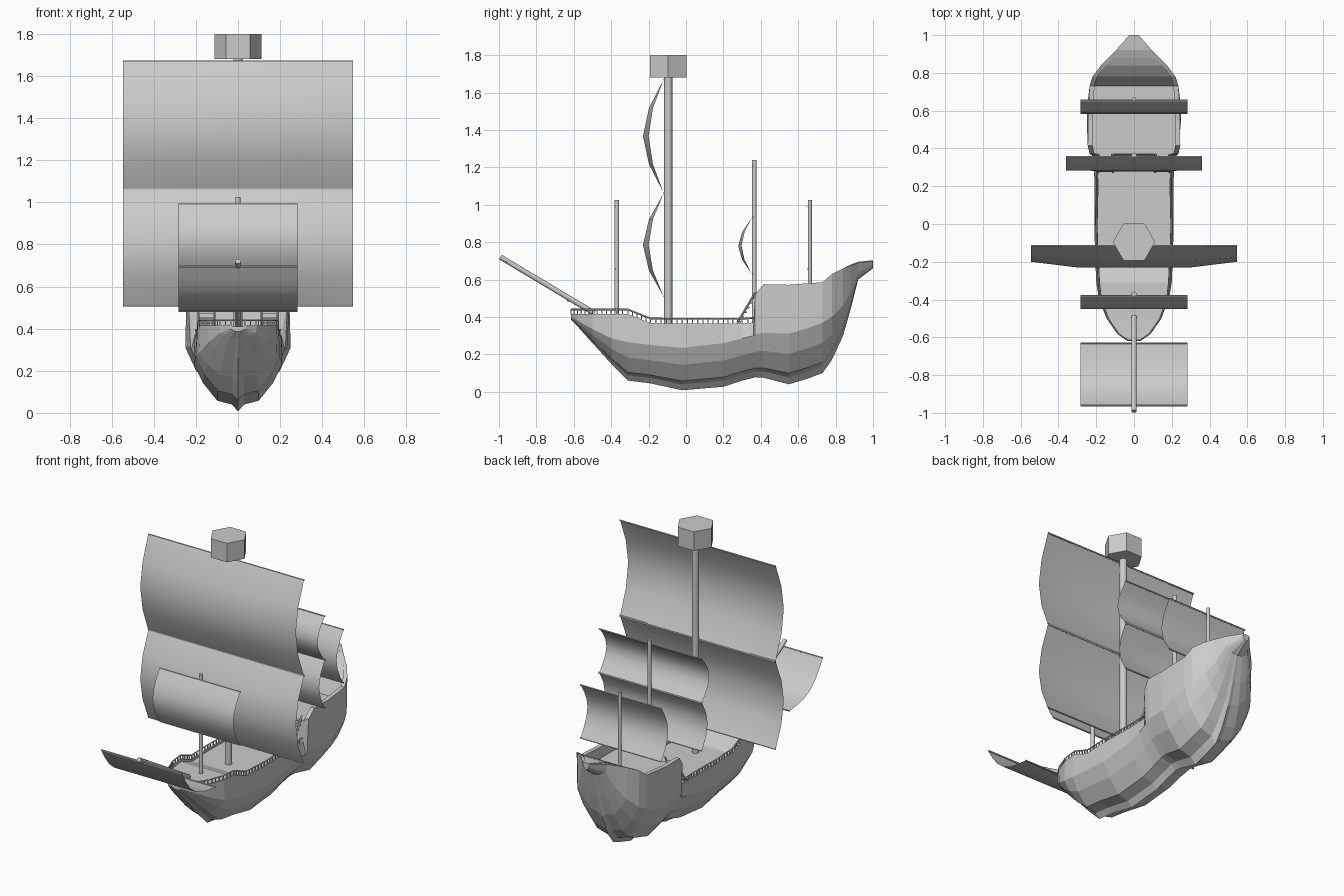
import bpy, math
from mathutils import Vector

if "Cube" in bpy.data.objects:
    bpy.data.objects.remove(bpy.data.objects["Cube"])


def make(name, verts, faces, smooth=False):
    me = bpy.data.meshes.new(name)
    me.from_pydata(verts, [], faces)
    me.polygons.foreach_set("use_smooth", [smooth] * len(me.polygons))
    me.update()
    ob = bpy.data.objects.new(name, me)
    bpy.context.collection.objects.link(ob)
    return ob


def rod(name, a, b, r, sides=8):
    a, b = Vector(a), Vector(b)
    d = b - a
    bpy.ops.mesh.primitive_cylinder_add(vertices=sides, radius=r, depth=d.length, location=(a + b) / 2)
    ob = bpy.context.object
    ob.rotation_euler = d.to_track_quat('Z', 'Y').to_euler()
    ob.name = name
    if sides > 6:
        bpy.ops.object.shade_smooth_by_angle(angle=math.radians(50))
    return ob


# Hull stations: y, chine half width, top half width, keel z, chine z, top z, deck z
stations = [
    (-.615, .035, .04, .385, .40, .415, .41),
    (-.58, .085, .09, .35, .38, .415, .405),
    (-.50, .14, .145, .26, .335, .415, .40),
    (-.40, .185, .182, .15, .285, .415, .40),
    (-.31, .20, .192, .06, .265, .415, .40),
    (-.19, .205, .198, .045, .25, .367, .355),
    (-.02, .21, .205, .008, .235, .365, .355),
    (.20, .208, .20, .027, .26, .365, .355),
    (.30, .213, .203, .06, .285, .365, .355),
    (.36, .222, .205, .075, .30, .37, .355),
    (.37, .225, .235, .078, .305, .52, .50),
    (.415, .235, .245, .075, .315, .575, .50),
    (.55, .25, .243, .04, .31, .572, .50),
    (.65, .245, .24, .07, .34, .58, .50),
    (.73, .235, .235, .10, .37, .585, .50),
    (.78, .215, .22, .17, .40, .63, .61),
    (.84, .17, .175, .30, .46, .66, .66),
    (.88, .125, .135, .44, .53, .675, .68),
    (.92, .08, .095, .60, .635, .69, .695),
    (1.0, .02, .025, .66, .68, .70, .703),
]
section = [(0, 0), (.14, .14), (.47, .22), (.80, .60), (1, 1)]

verts, faces = [], []
for y, w, wt, zk, zc, zt, zd in stations:
    half = [(w * a, zk + (zc - zk) * b) for a, b in section]
    wi = wt - min(.026 if y > .365 else .012, wt * .3)
    half += [(wt, zt), (wi, zt), (wi, zd), (0, zd)]
    ring = half + [(-x, z) for x, z in half[-2:0:-1]]
    verts += [(x, y, z) for x, z in ring]
n = len(ring)
for i in range(len(stations) - 1):
    for j in range(n):
        k = (j + 1) % n
        faces.append((i * n + j, i * n + k, (i + 1) * n + k, (i + 1) * n + j))
faces.append(tuple(range(n)))
faces.append(tuple(reversed(range(len(verts) - n, len(verts)))))
hull = make("hull", verts, faces)
hull.data.flip_normals()

# Railing around the bow and waist
edge = [Vector((s[2] - .006, s[0], s[5])) for s in stations if s[0] < .365]
path = [Vector((-p.x, p.y, p.z)) for p in reversed(edge)] + edge
UP = Vector((0, 0, .025))


def boxes(name, items):
    v, f = [], []
    for c, s in items:
        b = len(v)
        v += [(c[0] + s[0] * i, c[1] + s[1] * j, c[2] + s[2] * k)
              for i in (-1, 1) for j in (-1, 1) for k in (-1, 1)]
        f += [tuple(b + q for q in t) for t in ((0, 1, 3, 2), (4, 6, 7, 5), (0, 4, 5, 1),
                                              (2, 3, 7, 6), (0, 2, 6, 4), (1, 5, 7, 3))]
    return make(name, v, f)


posts = []
for a, b in zip(path, path[1:]):
    count = max(1, round((b - a).length / .027))
    for i in range(count):
        posts.append((a.lerp(b, i / count) + UP / 2, (.003, .003, .0135)))
boxes("railing_posts", posts)
cu = bpy.data.curves.new("handrail", 'CURVE')
cu.dimensions = '3D'
cu.bevel_depth = .0045
cu.bevel_resolution = 0
sp = cu.splines.new('POLY')
sp.points.add(len(path) - 1)
for p, q in zip(sp.points, path):
    p.co = (*(q + UP), 1)
bpy.context.collection.objects.link(bpy.data.objects.new("handrail", cu))

# Stairs up to the aft deck
for side in (-1, 1):
    boxes("stair_treads", [((side * .15, .285 + .015 * i, .375 + .025 * i), (.038, .01, .004))
                           for i in range(6)])
    for x in (.112, .188):
        rod("stair_stringer", (side * x, .275, .37), (side * x, .37, .53), .006, 4)

# Masts, bowsprit and lookout
for name, y, r, top, base in (("fore_mast", -.37, .013, 1.025, .38), ("main_mast", -.095, .022, 1.69, .34),
                              ("aft_mast", .365, .013, 1.24, .34), ("stern_mast", .662, .011, 1.025, .48)):
    rod(name, (0, y, base), (0, y, top), r, 10)
rod("bowsprit", (0, -.992, .72), (0, -.49, .42), .014, 10)
bpy.ops.mesh.primitive_cylinder_add(vertices=6, radius=.112, depth=.12, location=(0, -.095, 1.74),
                                    rotation=(0, 0, math.radians(30)))
bpy.context.object.name = "lookout"


# Sails: sheets hung between two (y, z) points, bellied perpendicular to the chord
def sail(name, w, top, bottom, belly, edge_belly, rows=6):
    dy, dz = bottom[0] - top[0], bottom[1] - top[1]
    length = math.hypot(dy, dz)
    ny, nz = dz / length, -dy / length
    cols = [(-w, edge_belly), (-w * .55, belly), (w * .55, belly), (w, edge_belly)]
    v = []
    for i in range(rows + 1):
        t = i / rows
        s = math.sin(math.pi * t)
        v += [(x, top[0] + dy * t + ny * s * b, top[1] + dz * t + nz * s * b) for x, b in cols]
    f = [(i * 4 + j, i * 4 + j + 4, i * 4 + j + 5, i * 4 + j + 1) for i in range(rows) for j in range(3)]
    make(name, v, f, True)
    for y, z in (top, bottom):
        rod(name + "_yard", (-w, y + .004, z), (w, y + .004, z), .005, 6)


sail("main_upper_sail", .545, (-.12, 1.668), (-.12, 1.065), .11, .08, 4)
sail("main_lower_sail", .545, (-.12, 1.06), (-.12, .51), .11, .08, 4)
sail("fore_sail", .283, (-.383, .99), (-.383, .655), .068, .068)
sail("aft_upper_sail", .36, (.352, 1.21), (.352, .935), .07, .07)
sail("aft_lower_sail", .36, (.352, .93), (.352, .63), .073, .055, 4)
sail("stern_sail", .283, (.65, .99), (.65, .655), .068, .068)
sail("bowsprit_sail", .283, (-.965, .695), (-.635, .485), .065, .065)
